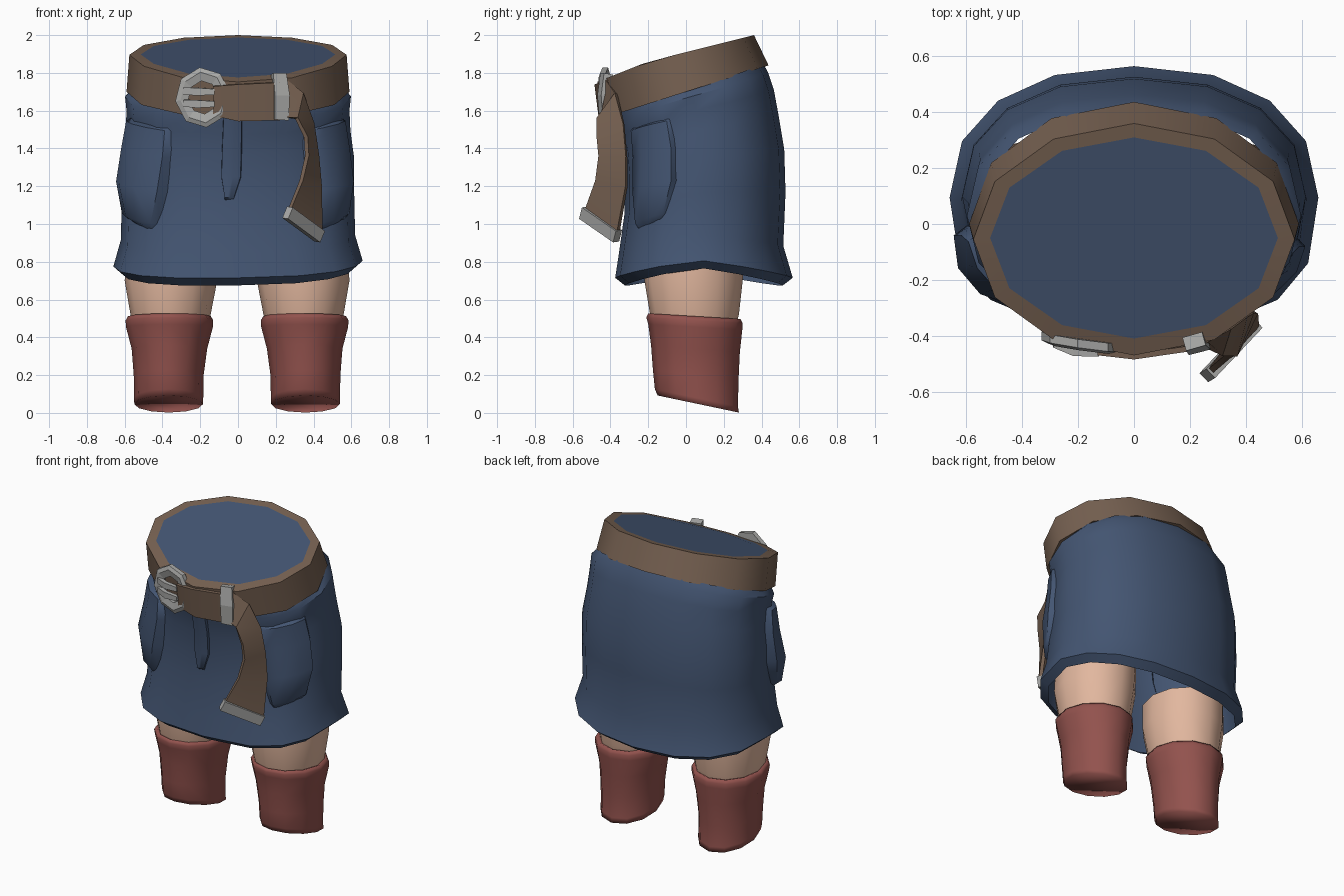
import bpy, bmesh, math
from mathutils import Vector

if "Cube" in bpy.data.objects:
    bpy.data.objects.remove(bpy.data.objects["Cube"])


def material(name, rgb):
    m = bpy.data.materials.new(name)
    m.diffuse_color = (*rgb, 1)
    m.use_nodes = True
    m.node_tree.nodes["Principled BSDF"].inputs["Base Color"].default_value = m.diffuse_color
    return m


NAVY = material("navy cloth", (0.057, 0.091, 0.168))
SKIN = material("skin", (0.76, 0.475, 0.345))
RED = material("red leather", (0.29, 0.085, 0.075))
BROWN = material("brown leather", (0.180, 0.118, 0.082))
SILVER = material("silver metal", (0.40, 0.40, 0.39))


def build(name, verts, faces, mat, angle=35):
    me = bpy.data.meshes.new(name)
    me.from_pydata([tuple(v) for v in verts], [], faces)
    bm = bmesh.new()
    bm.from_mesh(me)
    bmesh.ops.recalc_face_normals(bm, faces=bm.faces)
    bm.to_mesh(me)
    bm.free()
    me.materials.append(mat)
    ob = bpy.data.objects.new(name, me)
    bpy.context.collection.objects.link(ob)
    if angle:
        bpy.ops.object.select_all(action='DESELECT')
        ob.select_set(True)
        bpy.context.view_layer.objects.active = ob
        bpy.ops.object.shade_smooth_by_angle(angle=math.radians(angle))
    return ob


def loft(name, rings, mat, angle=35, cap=True, closed=False):
    n = len(rings[0])
    verts = [p for r in rings for p in r]
    m = len(rings)
    faces = [(i * n + j, i * n + (j + 1) % n, (i + 1) % m * n + (j + 1) % n, (i + 1) % m * n + j)
             for i in range(m if closed else m - 1) for j in range(n)]
    if cap and not closed:
        faces += [tuple(range(n)), tuple(range((m - 1) * n, m * n))]
    return build(name, verts, faces, mat, angle)


def solid_strip(name, edge_a, edge_b, thick, mat, angle=30):
    # Band between two edge lines, thickened across its own normal
    rings = []
    k = len(edge_a)
    for i in range(k):
        a, b = Vector(edge_a[i]), Vector(edge_b[i])
        lo, hi = max(i - 1, 0), min(i + 1, k - 1)
        along = (Vector(edge_a[hi]) + Vector(edge_b[hi])) - (Vector(edge_a[lo]) + Vector(edge_b[lo]))
        n = along.cross(b - a).normalized() * thick / 2
        rings.append([a + n, b + n, b - n, a - n])
    return loft(name, rings, mat, angle)


# Skirt surface: (height fraction, half width, front y, back y)
ROWS = [(0, .66, -.375, .565), (.15, .62, -.355, .515), (.4, .615, -.325, .527), (.6, .615, -.325, .52),
        (.76, .595, -.335, .49), (.88, .59, -.355, .465), (.96, .598, -.375, .435), (1, .56, -.385, .41)]


def hem_z(a):
    return .79 - .075 * abs(math.sin(a)) + .015 * math.cos(a)


def skirt_point(a, t, off=0):
    t = min(max(t, 0), 1)
    for lo, hi in zip(ROWS, ROWS[1:]):
        if t <= hi[0]:
            break
    f = (t - lo[0]) / (hi[0] - lo[0])
    rx, y0, y1 = (lo[k] + f * (hi[k] - lo[k]) for k in (1, 2, 3))
    c, s = math.cos(a), math.sin(a)
    p = .88 if s > 0 else .72 + .2 * t      # squarer towards the front hem
    x = (rx + off) * math.copysign(abs(c) ** p, c)
    y = (y0 + y1) / 2 + ((y1 - y0) / 2 + off) * math.copysign(abs(s) ** p, s)
    top = 1.712 + .135 * s
    return Vector((x, y, hem_z(a) + t * (top - hem_z(a))))


def skirt_at_z(a, z, off):
    z0, z1 = skirt_point(a, 0).z, skirt_point(a, 1).z
    return skirt_point(a, (z - z0) / (z1 - z0), off)


# Open skirt with a turned-in hem
ANGLES = [math.tau * i / 16 for i in range(16)]
hem = [skirt_point(a, 0) for a in ANGLES]
lip = [Vector((p.x * .93, .09 + (p.y - .09) * .89, p.z - .04)) for p in hem]
loft("skirt", [lip] + [[skirt_point(a, r[0]) for a in ANGLES] for r in ROWS], NAVY, 40, cap=False)


def patch(name, a0, a1, z_levels, offs, taper, tilt=0.0):
    # Raised cloth panel following the skirt, its border sunk into it
    us = [0, .07, .35, .65, .93, 1]
    verts = []
    for z, off, tp in zip(z_levels, offs, taper):
        for k, u in enumerate(us):
            a = a0 + (a1 - a0) * (.5 + (u - .5) * tp)
            o = -.02 if k in (0, 5) else off * (.6 if k in (1, 4) else 1)
            verts.append(skirt_at_z(math.radians(a), z + tilt * (u - .5), o))
    n = len(us)
    faces = [(i * n + j, i * n + j + 1, (i + 1) * n + j + 1, (i + 1) * n + j)
             for i in range(len(z_levels) - 1) for j in range(n - 1)]
    return build(name, verts, faces, NAVY, 50)


# Side pockets, the left one fuller
for name, a0, a1, k in (("right_pocket", -58, -16, .6), ("left_pocket", -123, -170, 1.0)):
    patch(name, a0, a1, [.99, 1.03, 1.2, 1.38, 1.52, 1.535],
          [-.02, .04 * k, .075 * k, .05 * k, .03 * k, -.02], [.55, .75, 1, 1, .95, .95], .06)

# Fly flap at the front
patch("fly", -97, -88, [1.12, 1.14, 1.25, 1.4, 1.6, 1.62], [-.02, .012, .018, .018, .015, -.02],
      [.35, .4, .8, .9, 1, 1])


# Legs and boots: rings of (z, centre x, half width, front y, back y, slope along y)
def leg_rings(rows, side, n=12):
    out = []
    for z, cx, rx, y0, y1, slope in rows:
        ring = []
        for i in range(n):
            a = math.tau * i / n
            dy = (y1 - y0) / 2 * math.sin(a)
            ring.append((side * (cx + rx * math.cos(a)) - (.01 if side > 0 else 0), (y0 + y1) / 2 + dy, z + slope * dy))
        out.append(ring)
    return out


LEG = [(.48, .358, .203, -.18, .27, 0), (.52, .357, .212, -.19, .28, 0),
       (.70, .355, .245, -.22, .30, 0), (.86, .35, .24, -.22, .31, 0)]
BOOT = [(.047, .367, .182, -.15, .28, -.21), (.08, .367, .183, -.165, .275, -.21),
        (.20, .367, .185, -.175, .278, -.12), (.34, .363, .20, -.185, .285, -.08),
        (.455, .363, .23, -.20, .298, -.06), (.49, .363, .232, -.21, .30, -.06),
        (.512, .363, .219, -.20, .288, -.06), (.505, .363, .20, -.18, .27, -.06)]
for side, word in ((1, "right"), (-1, "left")):
    loft(word + "_leg", leg_rings(LEG, side), SKIN, 45, cap=False)
    loft(word + "_boot", leg_rings(BOOT, side), RED, 180)


# Belt: tilted twelve-sided band
def belt_ring(rx, y0, y1, top):
    ring = []
    for i in range(12):
        a = math.tau * i / 12
        y = (y0 + y1) / 2 + (y1 - y0) / 2 * math.sin(a)
        z = 1.91 + .25 * y - .15 * max(0, -y - .2) if top else 1.70 + .32 * y
        ring.append((rx * math.cos(a), y, z))
    return ring


top_inner = belt_ring(.515, -.41, .31, True)
loft("belt", [belt_ring(.53, -.38, .39, False), belt_ring(.59, -.435, .437, False),
              belt_ring(.575, -.47, .36, True), top_inner], BROWN, 40, closed=True)
build("waist_cap", top_inner, [tuple(range(12))], NAVY, 0)

# Overlapping belt end at the front, then the hanging strap
solid_strip("belt_overlap", [(-.13, -.435, 1.575), (0, -.45, 1.545), (.22, -.42, 1.55)],
            [(-.13, -.46, 1.73), (0, -.475, 1.74), (.22, -.443, 1.75)], .02, BROWN)
solid_strip("hanging_strap",
            [(.25, -.43, 1.565), (.31, -.465, 1.56), (.36, -.47, 1.46), (.365, -.46, 1.36),
             (.335, -.475, 1.23), (.27, -.53, 1.07)],
            [(.25, -.42, 1.77), (.34, -.37, 1.69), (.395, -.33, 1.53), (.42, -.315, 1.36),
             (.435, -.315, 1.2), (.44, -.36, .95)], .022, BROWN)
solid_strip("strap_tip", [(.275, -.535, 1.09), (.25, -.55, 1.03)],
            [(.445, -.355, .965), (.42, -.37, .905)], .045, SILVER, 0)


# Buckle: bevelled octagonal frame turned with the belt, plus two prongs
def on_buckle(x, z, d):
    return Vector((-.185 + x, -.427 - .14 * x - .05 * z - d, 1.67 + z))


def octagon(rx, rz, d):
    return [on_buckle(rx * math.cos(math.tau * i / 8 + .12), rz * math.sin(math.tau * i / 8 + .12), d)
            for i in range(8)]


loft("buckle", [octagon(.148, .16, -.02), octagon(.148, .16, .01), octagon(.12, .135, .02),
                octagon(.078, .088, .01), octagon(.078, .088, -.02)], SILVER, 0, closed=True)
for name, z in (("upper_prong", .035), ("lower_prong", -.03)):
    solid_strip(name, [on_buckle(-.10, z - .018, .015), on_buckle(-.03, z - .025, .035), on_buckle(.06, z - .02, .025)],
                [on_buckle(-.10, z + .018, .015), on_buckle(-.03, z + .016, .035), on_buckle(.06, z + .01, .025)],
                .025, SILVER, 0)

# Metal keeper loop
solid_strip("keeper_loop", [(.19, -.435, 1.555), (.19, -.445, 1.68), (.18, -.43, 1.795)],
            [(.262, -.415, 1.55), (.268, -.425, 1.68), (.25, -.41, 1.795)], .05, SILVER, 0)
